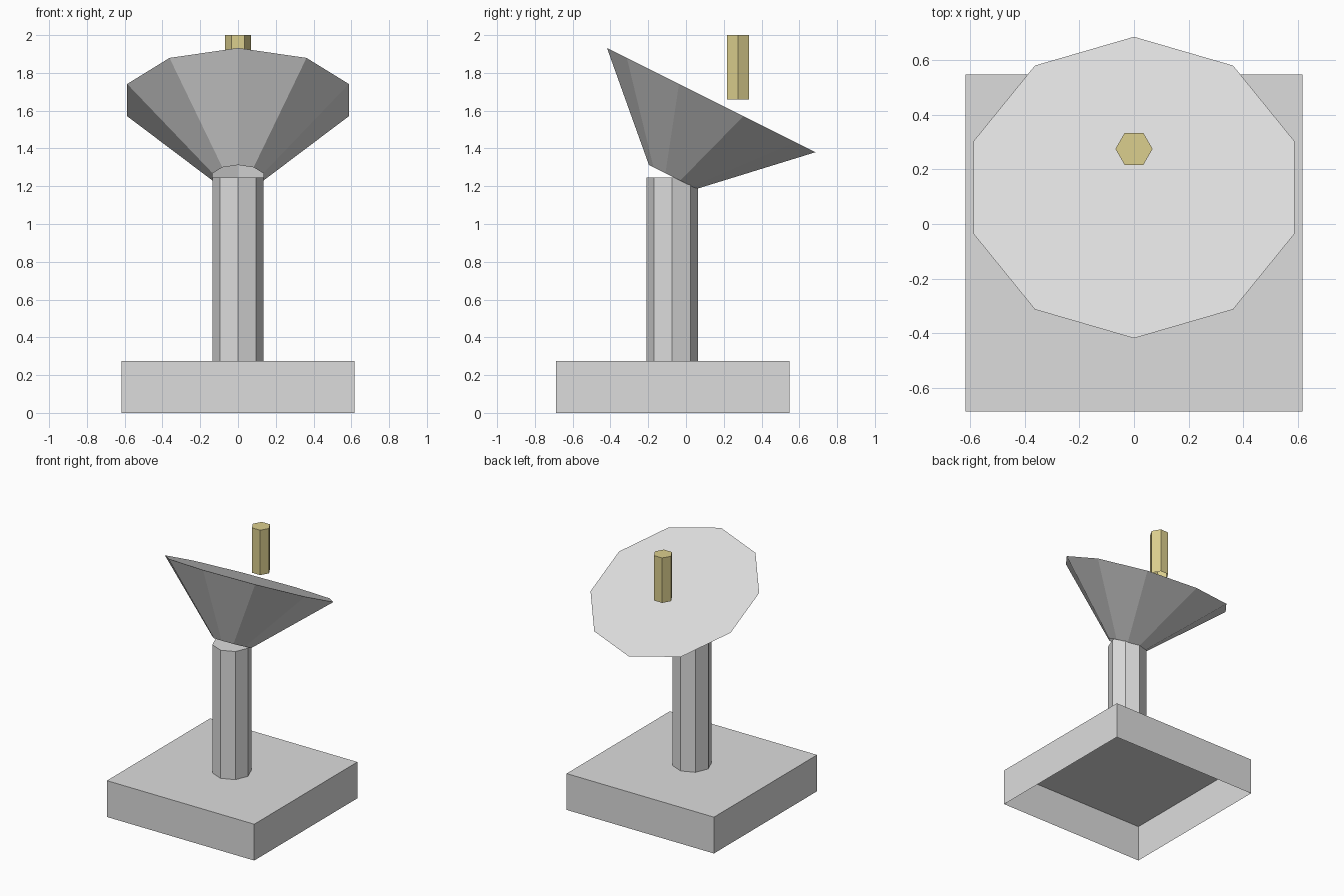
import bpy, bmesh, math
from mathutils import Matrix, Vector

if "Cube" in bpy.data.objects:
    bpy.data.objects.remove(bpy.data.objects["Cube"])


def material(name, rgb):
    m = bpy.data.materials.new(name)
    m.diffuse_color = (*rgb, 1)
    m.use_nodes = True
    m.node_tree.nodes["Principled BSDF"].inputs["Base Color"].default_value = m.diffuse_color
    return m


grey = material("light grey", (0.72, 0.72, 0.72))
yellow = material("pale yellow", (0.71, 0.62, 0.27))


def prism(name, mat, sides, bottom_r, top_r, depth, location, phase=0.0, tilt=0.0):
    """Open-bottomed prism or frustum with a flat top; location is the bottom centre."""
    bm = bmesh.new()
    rings = []
    for r, z in ((bottom_r, 0), (top_r, depth)):
        angles = [phase + math.tau * i / sides for i in range(sides)]
        rings.append([bm.verts.new((r * math.cos(a), r * math.sin(a), z)) for a in angles])
    low, high = rings
    for i in range(sides):
        j = (i + 1) % sides
        bm.faces.new((low[i], low[j], high[j], high[i]))
    bm.faces.new(high)
    bm.transform(Matrix.Translation(Vector(location)) @ Matrix.Rotation(tilt, 4, 'X'))
    mesh = bpy.data.meshes.new(name)
    bm.to_mesh(mesh)
    bm.free()
    mesh.materials.append(mat)
    obj = bpy.data.objects.new(name, mesh)
    bpy.context.collection.objects.link(obj)
    return obj


# Square base block
half = 0.617 * math.sqrt(2)
prism("base", grey, 4, half, half, 0.275, (0, -0.07, 0), math.pi / 4)

# Octagonal post
prism("post", grey, 8, 0.136, 0.136, 0.97, (0, -0.073, 0.275))

# Ten-sided dish, tilted towards the back
prism("dish", grey, 10, 0.141, 0.617, 0.455, (0, -0.07, 1.249),
      math.pi / 2, -math.atan(0.5))

# Hexagonal receiver floating over the dish
prism("receiver", yellow, 6, 0.068, 0.068, 0.34, (0, 0.275, 1.66))
